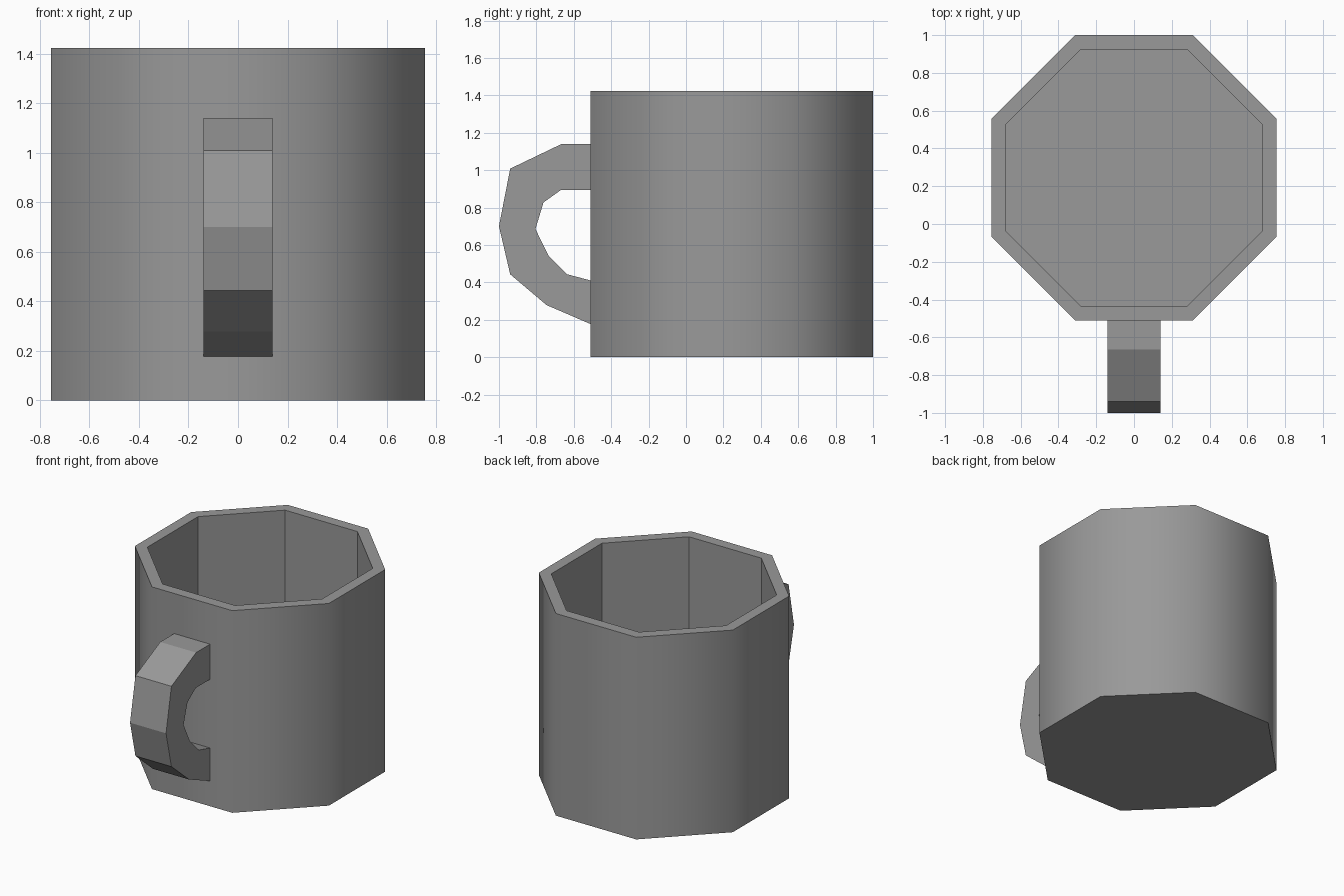
import bpy, bmesh, math

if "Cube" in bpy.data.objects:
    bpy.data.objects.remove(bpy.data.objects["Cube"])

CENTRE_Y, HEIGHT, FLOOR = 0.245, 1.422, 0.07

# Dark grey ceramic
grey = bpy.data.materials.new("dark_grey")
grey.diffuse_color = (0.32, 0.32, 0.32, 1)
grey.use_nodes = True
grey.node_tree.nodes["Principled BSDF"].inputs["Base Color"].default_value = grey.diffuse_color


def finish(bm, name):
    bmesh.ops.recalc_face_normals(bm, faces=bm.faces)
    mesh = bpy.data.meshes.new(name)
    bm.to_mesh(mesh)
    bm.free()
    mesh.materials.append(grey)
    obj = bpy.data.objects.new(name, mesh)
    bpy.context.collection.objects.link(obj)
    return obj


def bridge(bm, a, b):
    n = len(a)
    return [bm.faces.new((a[i], a[(i + 1) % n], b[(i + 1) % n], b[i])) for i in range(n)]


# Octagonal cup: outer wall, rim, inner wall and floor
bm = bmesh.new()


def octagon(apothem, z):
    r = apothem / math.cos(math.pi / 8)
    angles = [math.pi / 8 + k * math.pi / 4 for k in range(8)]
    return [bm.verts.new((r * math.cos(a), CENTRE_Y + r * math.sin(a), z)) for a in angles]


base, top = octagon(0.755, 0), octagon(0.755, HEIGHT)
lip, floor = octagon(0.68, HEIGHT), octagon(0.68, FLOOR)
bm.faces.new(base)
outer_wall = bridge(bm, base, top)
bridge(bm, top, lip)
bridge(bm, lip, floor)
bm.faces.new(floor)

# Soft shading on the outer wall only, with crisp rims
for face in outer_wall:
    face.smooth = True
for edge in bm.edges:
    edge.smooth = all(f.smooth for f in edge.link_faces)
finish(bm, "cup_body")

# Handle: paired outer and inner side profiles (y, z), ends set into the wall
outer = [(-0.48, 1.14), (-0.665, 1.14), (-0.94, 1.008), (-1.0, 0.70),
         (-0.94, 0.443), (-0.745, 0.278), (-0.51, 0.177), (-0.48, 0.164)]
inner = [(-0.48, 0.893), (-0.67, 0.893), (-0.762, 0.827), (-0.805, 0.685),
         (-0.735, 0.543), (-0.635, 0.443), (-0.51, 0.41), (-0.48, 0.40)]
bm = bmesh.new()
W = 0.14
rings = [[bm.verts.new((x, y, z)) for x, (y, z) in ((-W, o), (W, o), (W, i), (-W, i))]
         for o, i in zip(outer, inner)]
for a, b in zip(rings, rings[1:]):
    bridge(bm, a, b)
bm.faces.new(rings[0])
bm.faces.new(rings[-1])
finish(bm, "handle")
